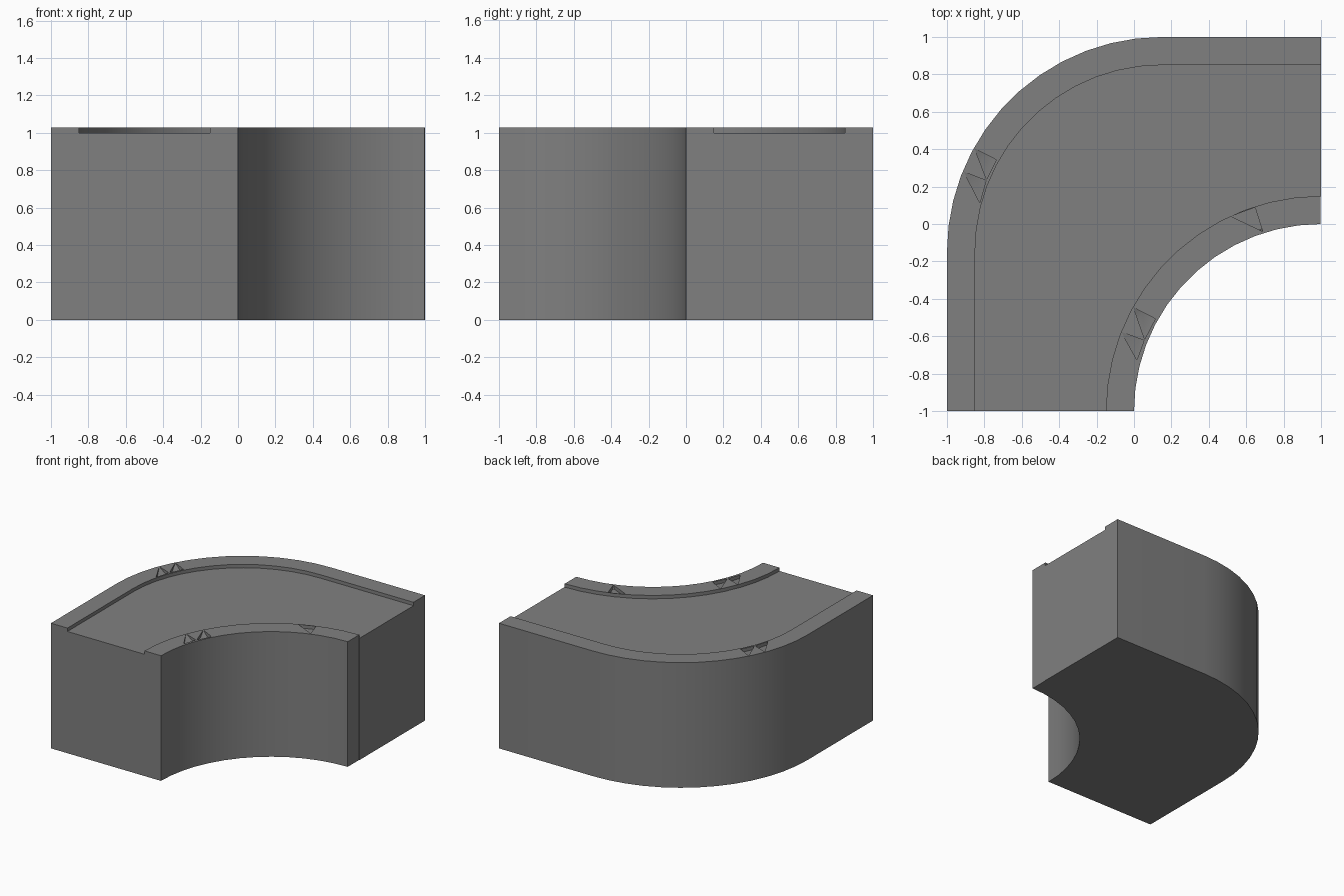
import bpy, bmesh
from math import sin, cos, radians
from mathutils import Vector

if "Cube" in bpy.data.objects:
    bpy.data.objects.remove(bpy.data.objects["Cube"])

FLOOR, TOP, OVER = 1.0, 1.028, 1.08


def arc(cx, cy, r, n=13):
    angles = [radians(90 + 90 * i / n) for i in range(n + 1)]
    return [(cx + r * cos(a), cy + r * sin(a)) for a in angles]


def bend(outer_r, inner_r, end):
    """Outline of a 90 degree bend whose straight ends reach +-end."""
    outer = arc(0.15, -0.15, outer_r)
    inner = arc(1, -1, inner_r)
    pts = [(end, outer[0][1])] + outer + [(outer[-1][0], -end)]
    if end > 1:
        pts.append((inner[-1][0], -end))
    pts += inner[::-1]
    if end > 1:
        pts.append((end, inner[0][1]))
    return pts


def finish(name, bm):
    bmesh.ops.recalc_face_normals(bm, faces=bm.faces[:])
    me = bpy.data.meshes.new(name)
    bm.to_mesh(me)
    bm.free()
    ob = bpy.data.objects.new(name, me)
    bpy.context.collection.objects.link(ob)
    return ob


def prism(name, pts, z0, z1):
    bm = bmesh.new()
    face = bm.faces.new([bm.verts.new((x, y, z0)) for x, y in pts])
    ext = bmesh.ops.extrude_face_region(bm, geom=[face], use_keep_orig=True)
    verts = [g for g in ext["geom"] if isinstance(g, bmesh.types.BMVert)]
    bmesh.ops.translate(bm, verts=verts, vec=(0, 0, z1 - z0))
    return finish(name, bm)


def chip(name, apex, a, b, mid):
    """Pocket in the rim top: flat floor to mid, then rising to the apex.
    It stops just short of the rim wall, which stays whole."""
    apex, a, b = Vector(apex), Vector(a), Vector(b)
    bm = bmesh.new()
    for p in (a, b):
        far, near = apex.lerp(p, 0.95), apex.lerp(p, mid)
        bm.verts.new((*far, FLOOR))
        bm.verts.new((*far, OVER))
        bm.verts.new((*near, FLOOR))
    bm.verts.new((*apex, TOP))
    bm.verts.new((*apex, OVER))
    bmesh.ops.convex_hull(bm, input=bm.verts[:])
    return finish(name, bm)


# Solid curved block in dark grey
body = prism("curved_track_block", bend(1.15, 1.0, 1.0), 0, TOP)
grey = bpy.data.materials.new("dark_grey")
grey.diffuse_color = (0.216, 0.216, 0.216, 1)
grey.use_nodes = True
grey.node_tree.nodes["Principled BSDF"].inputs["Base Color"].default_value = grey.diffuse_color
body.data.materials.append(grey)

# Sunken track surface between the two rims, and the inner rim's end panel
cutters = [
    prism("channel_cutter", bend(1.0, 1.15, 1.1), FLOOR, OVER),
    prism("end_panel_cutter", [(0.997, -0.1), (1.1, -0.1), (1.1, 0.148), (0.997, 0.148)], -0.1, OVER),
]

# Chipped notches in the rims: apex, two base points, slope start
chips = [
    ((-0.852, 0.403), (-0.73, 0.34), (-0.785, 0.23), 0.5),
    ((-0.910, 0.279), (-0.785, 0.23), (-0.82, 0.105), 0.6),
    ((0.688, -0.040), (0.51, 0.045), (0.645, 0.095), 0.1),
    ((-0.002, -0.447), (0.12, -0.51), (0.06, -0.625), 0.4),
    ((-0.068, -0.577), (0.06, -0.625), (0.02, -0.735), 0.75),
]
cutters += [chip("chip_cutter", *c) for c in chips]

bpy.context.view_layer.objects.active = body
body.select_set(True)
for c in cutters:
    c.hide_render = True
    mod = body.modifiers.new("cut", 'BOOLEAN')
    mod.operation = 'DIFFERENCE'
    mod.solver = 'EXACT'
    mod.object = c
    bpy.ops.object.modifier_apply(modifier=mod.name)
for c in cutters:
    bpy.data.objects.remove(c)

bpy.ops.object.shade_smooth_by_angle(angle=radians(30))
